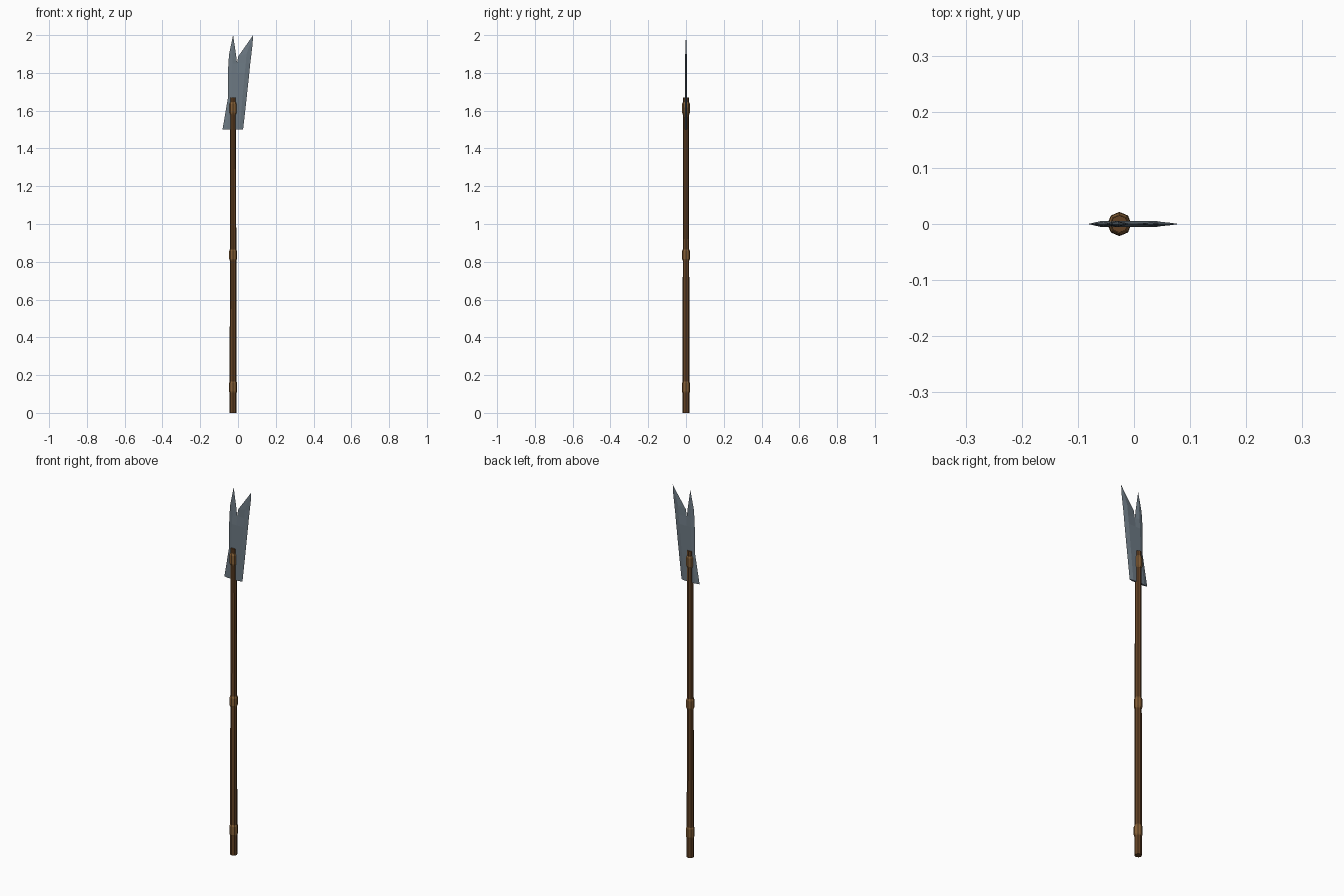
import bpy, bmesh, math

if "Cube" in bpy.data.objects:
    bpy.data.objects.remove(bpy.data.objects["Cube"])

SHAFT_X = -0.026
SIDES = 8


def material(name, color):
    m = bpy.data.materials.new(name)
    m.diffuse_color = (*color, 1)
    m.use_nodes = True
    m.node_tree.nodes["Principled BSDF"].inputs["Base Color"].default_value = m.diffuse_color
    return m


steel = material("steel", (0.15, 0.19, 0.225))
wood = material("dark wood", (0.125, 0.055, 0.018))
leather = material("leather", (0.235, 0.115, 0.037))


def make_object(name, bm, mat):
    bmesh.ops.recalc_face_normals(bm, faces=bm.faces)
    me = bpy.data.meshes.new(name)
    bm.to_mesh(me)
    bm.free()
    me.materials.append(mat)
    ob = bpy.data.objects.new(name, me)
    bpy.context.collection.objects.link(ob)
    return ob


def lathe(name, profile, mat):
    """Closed octagonal solid from (radius, z) rings."""
    bm = bmesh.new()
    rings = []
    for r, z in profile:
        rings.append([bm.verts.new((SHAFT_X + r * math.cos(i * math.tau / SIDES),
                                    r * math.sin(i * math.tau / SIDES), z))
                      for i in range(SIDES)])
    for a, b in zip(rings, rings[1:]):
        for i in range(SIDES):
            j = (i + 1) % SIDES
            bm.faces.new((a[i], a[j], b[j], b[i]))
    bm.faces.new(rings[0])
    bm.faces.new(rings[-1])
    return make_object(name, bm, mat)


# Tapered pole
lathe("shaft", [(0.0185, 0), (0.0155, 1.67)], wood)

# Wrapped bands with chamfered ends
for name, z, h, r in (("lower_band", 0.135, 0.032, 0.0215),
                      ("middle_band", 0.836, 0.030, 0.0210),
                      ("upper_band", 1.612, 0.033, 0.0205)):
    lathe(name, [(r - 0.004, z - h), (r, z - h + 0.01),
                 (r, z + h - 0.01), (r - 0.004, z + h)], leather)

# Forked blade: rows of (x, z, half thickness), thin at the cutting edges
T = 0.005


def row(z, xs, ts):
    return [(x, z, t) for x, t in zip(xs, ts)]


full = (0, T, T, T, 0)
body = [row(1.50, (-0.082, -0.060, -0.025, 0.008, 0.027), full),
        row(1.67, (-0.053, -0.036, -0.012, 0.024, 0.046), full),
        row(1.80, (-0.053, -0.034, -0.006, 0.036, 0.060), full),
        row(1.85, (-0.051, -0.030, -0.005, 0.041, 0.065), (0, T, 0, T, 0))]
left_tip = (-0.026, 2.0, 0)
left_prong = [body[-1][:3],
              [(-0.047, 1.90, 0), (-0.029, 1.90, T * 0.8), (-0.011, 1.90, 0)],
              [left_tip] * 3]
right_tip = (0.08, 2.0, 0)
right_prong = [body[-1][2:],
               [(0.001, 1.887, 0), (0.045, 1.90, T * 0.8), (0.071, 1.90, 0)],
               [(0.049, 1.955, 0), (0.062, 1.95, T * 0.5), (0.077, 1.95, 0)],
               [right_tip] * 3]

bm = bmesh.new()
cache = {}


def vert(p, side):
    key = (p[0], p[2] * side + 0.0, p[1])
    if key not in cache:
        cache[key] = bm.verts.new(key)
    return cache[key]


for side in (-1, 1):
    for grid in (body, left_prong, right_prong):
        for a, b in zip(grid, grid[1:]):
            for i in range(len(a) - 1):
                corners = [vert(p, side) for p in (a[i], a[i + 1], b[i + 1], b[i])]
                bm.faces.new(list(dict.fromkeys(corners)))
# Flat lower end of the blade
base = [vert(p, -1) for p in body[0]] + [vert(p, 1) for p in reversed(body[0])]
bm.faces.new(list(dict.fromkeys(base)))
make_object("forked_blade", bm, steel)
